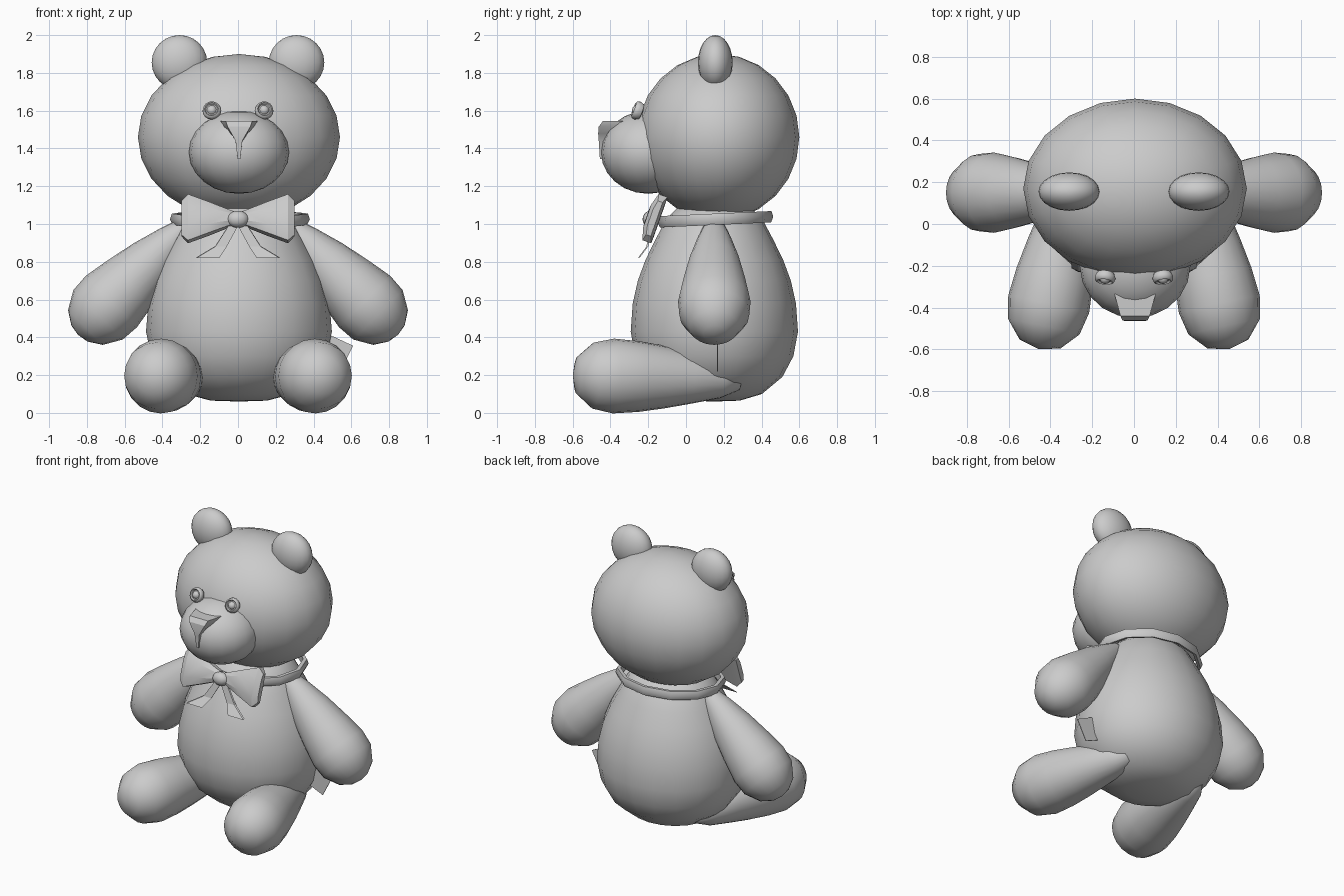
import bpy, bmesh, math
from mathutils import Vector, Matrix

if "Cube" in bpy.data.objects:
    bpy.data.objects.remove(bpy.data.objects["Cube"])


def finish(name, bm, smooth=50):
    bmesh.ops.recalc_face_normals(bm, faces=bm.faces)
    me = bpy.data.meshes.new(name)
    bm.to_mesh(me)
    bm.free()
    ob = bpy.data.objects.new(name, me)
    bpy.context.collection.objects.link(ob)
    if smooth:
        bpy.ops.object.select_all(action='DESELECT')
        bpy.context.view_layer.objects.active = ob
        ob.select_set(True)
        bpy.ops.object.shade_smooth_by_angle(angle=math.radians(smooth))
    return ob


def ellipsoid(name, loc, radii, seg=20, rings=12):
    bm = bmesh.new()
    bmesh.ops.create_uvsphere(bm, u_segments=seg, v_segments=rings, radius=1)
    bmesh.ops.transform(bm, matrix=Matrix.Translation(loc) @ Matrix.Diagonal((*radii, 1)), verts=bm.verts)
    return finish(name, bm)


def lathe(name, profile, loc, axis=(0, 0, 1), scale=(1, 1, 1), seg=20, closed=False):
    """Revolve (radius, height) points around an axis."""
    bm = bmesh.new()
    vs = [bm.verts.new((r, 0, h)) for r, h in profile]
    pairs = list(zip(vs, vs[1:])) + ([(vs[-1], vs[0])] if closed else [])
    edges = [bm.edges.new(p) for p in pairs]
    bmesh.ops.spin(bm, geom=vs + edges, cent=(0, 0, 0), axis=(0, 0, 1),
                   angle=2 * math.pi, steps=seg, use_merge=True)
    bmesh.ops.remove_doubles(bm, verts=bm.verts, dist=1e-4)
    rot = Vector(axis).to_track_quat('Z', 'Y').to_matrix().to_4x4()
    bmesh.ops.transform(bm, matrix=Matrix.Translation(loc) @ rot @ Matrix.Diagonal((*scale, 1)), verts=bm.verts)
    return finish(name, bm)


def loft(name, sections, smooth=30):
    """Skin a run of equal-length loops and cap both ends."""
    bm = bmesh.new()
    loops = [[bm.verts.new(p) for p in s] for s in sections]
    n = len(loops[0])
    for a, b in zip(loops, loops[1:]):
        for i in range(n):
            j = (i + 1) % n
            bm.faces.new((a[i], a[j], b[j], b[i]))
    bm.faces.new(loops[0])
    bm.faces.new(loops[-1])
    return finish(name, bm, smooth)


# Head, muzzle and body
ellipsoid("head", (0.005, 0.17, 1.46), (0.535, 0.43, 0.44))
ellipsoid("muzzle", (0.005, -0.2, 1.38), (0.265, 0.25, 0.22))
lathe("body", [(0, .06), (.15, .065), (.28, .1), (.40, .19), (.465, .3), (.492, .43),
               (.48, .58), (.45, .7), (.405, .81), (.345, .92), (.28, 1.03), (.2, 1.1), (0, 1.12)],
      (0.005, 0.15, 0), scale=(1, 0.9, 1))

arm = [(0, 0), (.055, .02), (.09, .12), (.135, .28), (.17, .45), (.192, .58),
       (.185, .68), (.13, .775), (.06, .82), (0, .83)]
leg = [(0, 0), (.06, .02), (.105, .12), (.14, .29), (.165, .42), (.187, .56),
       (.198, .7), (.175, .81), (.1, .895), (0, .92)]
eye = [(0, -.03), (.042, -.02), (.05, 0), (.046, .018), (.037, .024), (.031, .014),
       (.025, .014), (.019, .024), (.01, .03), (0, .031)]

for s, side in ((-1, "left"), (1, "right")):
    # Ears, eyes and limbs
    ellipsoid(side + "_ear", (s * .31, .155, 1.855), (.147, .092, .145))
    lathe(side + "_eye", eye, (s * .138, -.255, 1.6), (s * .1, -.9, .35), seg=16)
    lathe(side + "_arm", arm, (s * .26, .15, 1.0), (s, 0, -1))
    a, b = Vector((s * .26, .3, .18)), Vector((s * .455, -.6, .2))
    lathe(side + "_leg", leg, a, b - a)

    # Flared bow loop, leaning back at the top
    up, out = Vector((0, .33, .94)), Vector((0, -.94, .33))
    sections = []
    for x, h, t in ((.02, .035, .025), (.05, .045, .03), (.15, .085, .04), (.265, .13, .038), (.30, .095, .02)):
        c = Vector((s * x, -.17, 1.03))
        sections.append([c + up * h * u + out * t * o for u, o in ((1, .5), (.5, 1), (-.5, 1), (-1, .5), (-1, -.8), (1, -.8))])
    loft(side + "_bow_loop", sections, 25)

    # Ribbon tail
    rows = []
    for x0, x1, y, z in ((0, .05, -.19, .99), (.06, .12, -.21, .88), (.10, .22, -.255, .82)):
        rows.append([(s * x0, y, z), (s * x1, y, z), (s * x1, y + .012, z + .004), (s * x0, y + .012, z + .004)])
    loft(side + "_bow_tail", rows, 25)

# Nose tapering into the mouth line
loft("nose", [[(-w + .005, -.33, z), (w + .005, -.33, z), (f + .005, y, z), (-f + .005, y, z)]
              for w, f, y, z in ((.10, .07, -.44, 1.545), (.09, .06, -.462, 1.515), (.055, .04, -.465, 1.48),
                                 (.02, .018, -.462, 1.44), (.008, .007, -.456, 1.345))])

# Collar band and bow knot
lathe("collar", [(.335, -.025), (.355, -.03), (.37, 0), (.36, .03), (.335, .03)],
      (0.01, .155, 1.025), (0, -.045, 1), (1, .83, 1), seg=12, closed=True)
ellipsoid("bow_knot", (0, -.19, 1.025), (.058, .04, .045), 12, 8)

# Side seam tag
loft("seam_tag", [[(.46, y, .425), (.61, y, .355), (.54, y, .22), (.40, y, .28)] for y in (.165, .17)], 0)
